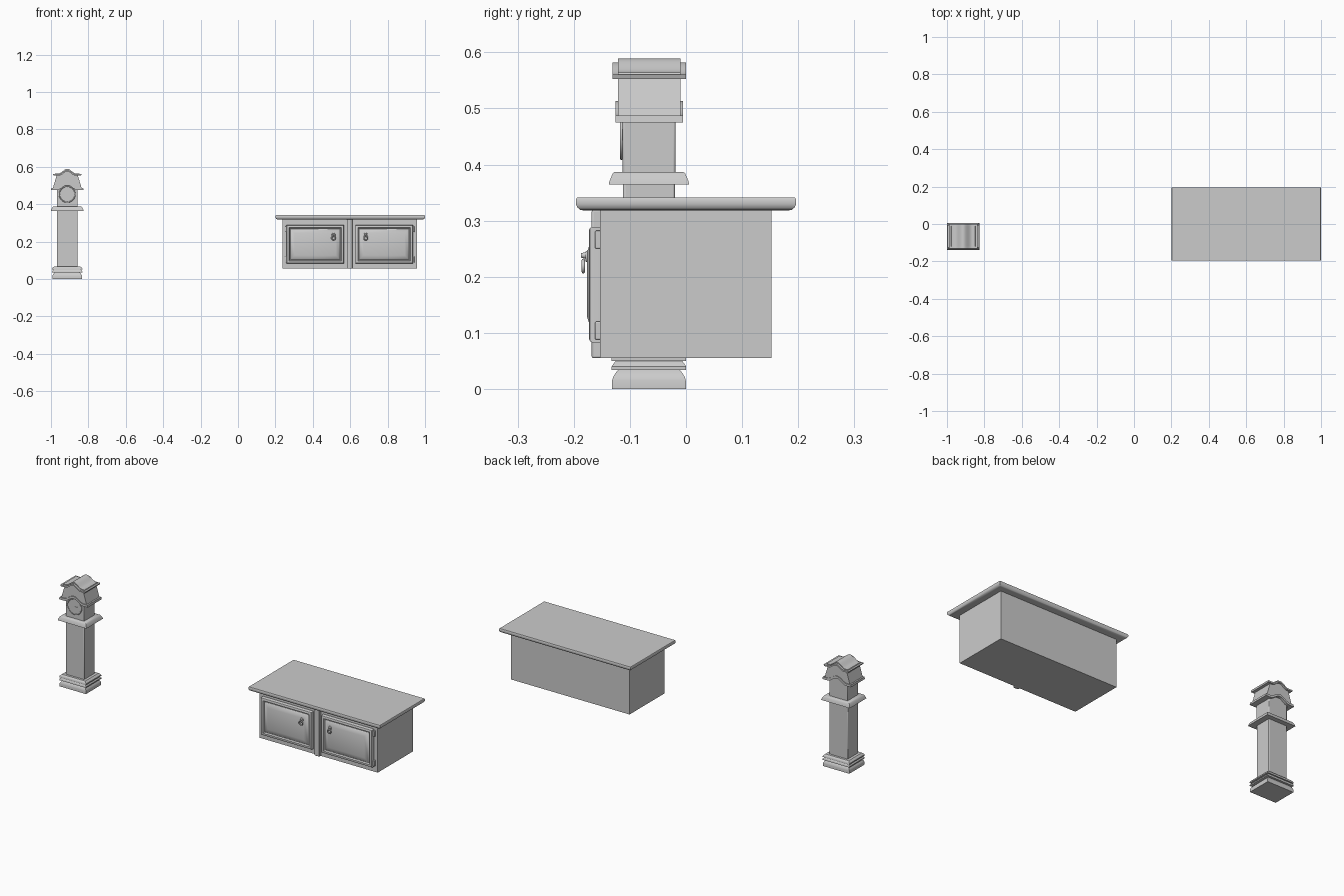
import bpy, bmesh
from math import pi, cos
from mathutils import Matrix, Vector

if "Cube" in bpy.data.objects:
    bpy.data.objects.remove(bpy.data.objects["Cube"])


def finish(name, bm, angle=35):
    bmesh.ops.recalc_face_normals(bm, faces=bm.faces[:])
    me = bpy.data.meshes.new(name)
    bm.to_mesh(me)
    bm.free()
    ob = bpy.data.objects.new(name, me)
    bpy.context.collection.objects.link(ob)
    bpy.ops.object.select_all(action='DESELECT')
    ob.select_set(True)
    bpy.context.view_layer.objects.active = ob
    bpy.ops.object.shade_smooth_by_angle(angle=angle * pi / 180)
    return ob


def loft(name, rings, origin, facing_front=False):
    """Stack of rectangles (half_x, half_y, height), capped at both ends."""
    bm = bmesh.new()
    loops = [[bm.verts.new((sx * hx, sy * hy, h))
              for sx, sy in ((-1, -1), (1, -1), (1, 1), (-1, 1))] for hx, hy, h in rings]
    for a, b in zip(loops, loops[1:]):
        for i in range(4):
            j = (i + 1) % 4
            bm.faces.new((a[i], a[j], b[j], b[i]))
    bm.faces.new(loops[0][::-1])
    bm.faces.new(loops[-1])
    if facing_front:
        bmesh.ops.rotate(bm, verts=bm.verts, matrix=Matrix.Rotation(pi / 2, 3, 'X'))
    bmesh.ops.translate(bm, verts=bm.verts, vec=Vector(origin))
    return finish(name, bm)


def box(name, x0, x1, y0, y1, z0, z1, bevel=0):
    ob = loft(name, [((x1 - x0) / 2, (y1 - y0) / 2, z) for z in (z0, z1)],
              ((x0 + x1) / 2, (y0 + y1) / 2, 0))
    if bevel:
        m = ob.modifiers.new("bevel", 'BEVEL')
        m.width, m.segments = bevel, 2
    return ob


def disc(name, x, y0, y1, z, r, r_front=None, seg=32):
    """Cylinder along y, y1 is the front end."""
    bm = bmesh.new()
    bmesh.ops.create_cone(bm, cap_ends=True, segments=seg, radius1=r,
                          radius2=r if r_front is None else r_front, depth=y0 - y1,
                          matrix=Matrix.Translation((x, (y0 + y1) / 2, z)) @ Matrix.Rotation(pi / 2, 4, 'X'))
    return finish(name, bm)


def ring(name, x, y, z, r, tube):
    bpy.ops.mesh.primitive_torus_add(location=(x, y, z), rotation=(pi / 2, 0, 0), major_radius=r,
                                     minor_radius=tube, major_segments=32, minor_segments=8)
    ob = bpy.context.object
    ob.name = name
    bpy.ops.object.shade_smooth()


def arched_band(name, low, high, y0, y1, n=32):
    """Extruded strip between two arched curves (half_width, base_z, rise, arch_half_width)."""
    def pt(c, t, y):
        half, z, rise, w = c
        x = t * half
        a = rise * 0.5 * (1 + cos(pi * x / w)) if abs(x) < w else 0
        return (CX + x, y, z + a)
    bm = bmesh.new()
    cols = [[bm.verts.new(pt(c, -1 + 2 * i / n, y))
             for c, y in ((low, y0), (low, y1), (high, y1), (high, y0))] for i in range(n + 1)]
    for a, b in zip(cols, cols[1:]):
        for i in range(4):
            j = (i + 1) % 4
            bm.faces.new((a[i], a[j], b[j], b[i]))
    bm.faces.new(cols[0])
    bm.faces.new(cols[-1][::-1])
    return finish(name, bm)


# ---- Tall clock ----
CX, CY, D = -0.913, -0.066, 0.82


def clock_loft(name, profile):
    loft(name, [(h, h * D, z) for h, z in profile], (CX, CY, 0))


clock_loft("clock_base", [(.08, 0), (.08, .015), (.078, .021), (.073, .028), (.067, .034),
                          (.081, .034), (.081, .040), (.077, .045), (.072, .050),
                          (.081, .050), (.081, .056), (.077, .061), (.071, .066)])
box("clock_trunk", CX - .056, CX + .056, CY - .046, CY + .046, .06, .37, .004)
clock_loft("clock_collar", [(.0875, .364), (.086, .370), (.081, .380), (.078, .385), (.074, .387)])
box("clock_dial_case", CX - .056, CX + .056, CY - .047, CY + .047, .38, .50, .003)

# hood: sloped body with arched mouldings
arched_band("hood_eave_moulding", (.087, .475, .026, .056), (.085, .487, .026, .06), -.126, -.005)
arched_band("hood_body", (.078, .482, .026, .056), (.056, .556, .022, .045), -.121, -.010)
arched_band("hood_cornice", (.073, .552, .022, .045), (.076, .560, .022, .048), -.131, 0)
arched_band("hood_roof", (.068, .556, .022, .045), (.064, .564, .025, .048), -.121, -.010)

# dial with rim and hands
disc("clock_dial", CX, -.11, -.116, .453, .044, seg=40)
ring("dial_rim", CX, -.115, .453, .042, .003)
box("minute_hand", CX - .0012, CX + .0012, -.1175, -.115, .453, .484)
box("hour_hand", CX, CX + .021, -.1175, -.115, .452, .4545)

# ---- Cabinet ----
MX = 0.597
box("cabinet_body", .237, .957, -.153, .152, .055, .322)
loft("cabinet_top", [(.385, .181, .318), (.392, .188, .319), (.397, .193, .323), (.400, .196, .329),
                     (.400, .196, .338), (.398, .194, .341)], (.600, 0, 0))
box("centre_stile", MX - .015, MX + .015, -.168, -.15, .055, .319, .003)

# doors with raised panels, hinges and drop handles
DOOR = [(0, 0), (0, .014), (.002, .018), (.006, .020), (.014, .020), (.018, .012),
        (.021, .012), (.024, .016), (.044, .023)]
for side, s in (("left", -1), ("right", 1)):
    loft(side + "_door", [(.154 - i, .103 - i, d) for i, d in DOOR],
         (MX + s * .184, -.153, .186), True)
    for level, z in (("lower", .104), ("upper", .266)):
        x = MX + s * .341
        box(f"{side}_{level}_hinge", x - .005, x + .005, -.162, -.15, z - .016, z + .016, .002)
    hx = MX + s * .086
    disc(side + "_handle_plate", hx, -.173, -.179, .236, .012, .009)
    disc(side + "_handle_knob", hx, -.178, -.187, .238, .006, .004, 16)
    ring(side + "_handle_ring", hx, -.183, .219, .010, .0032)
